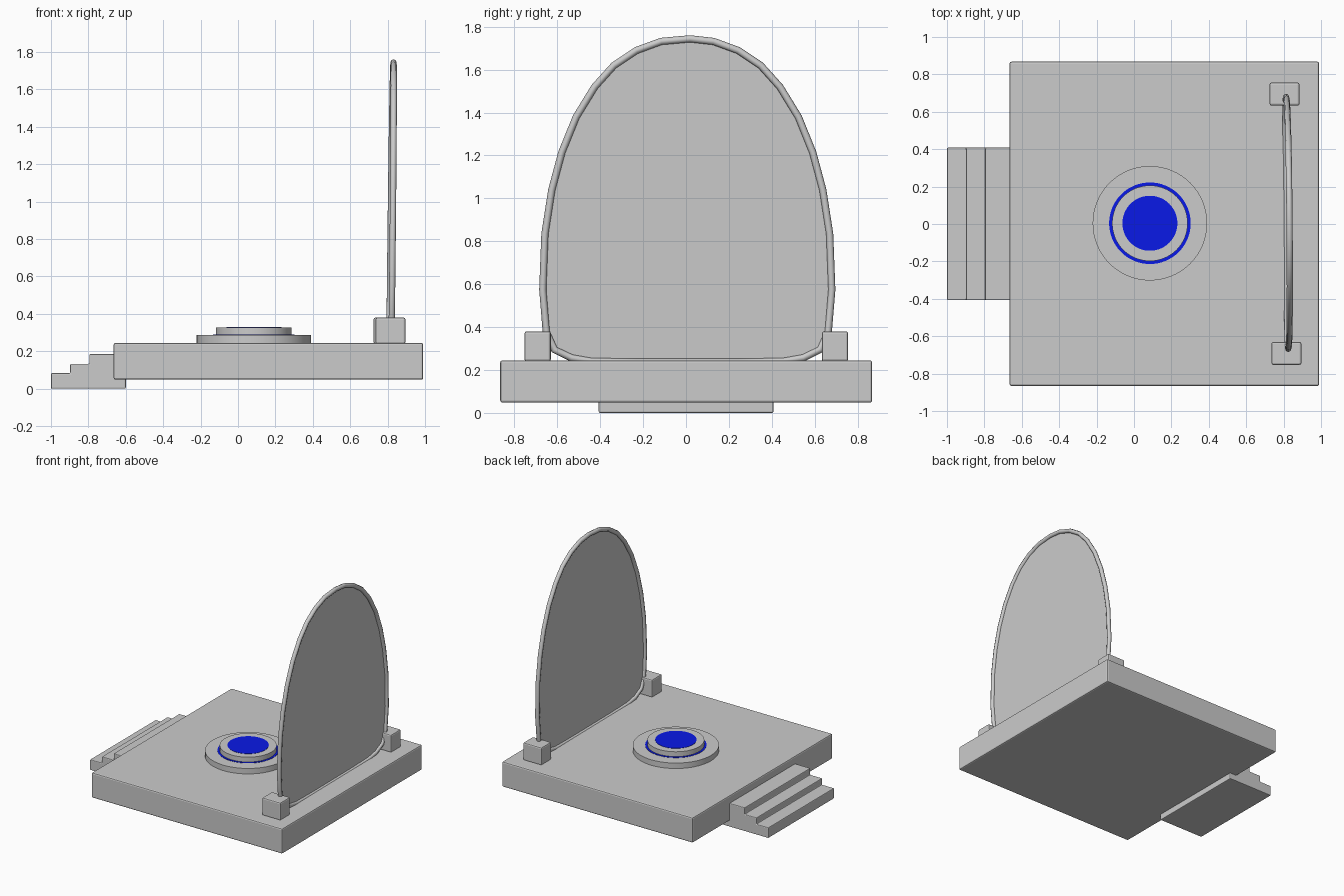
import bpy, bmesh, math
from mathutils import Vector

if "Cube" in bpy.data.objects:
    bpy.data.objects.remove(bpy.data.objects["Cube"])

blue = bpy.data.materials.new("blue_glow")
blue.diffuse_color = (0.003, 0.01, 0.8, 1)
blue.use_nodes = True
blue.node_tree.nodes["Principled BSDF"].inputs["Base Color"].default_value = blue.diffuse_color


def finish(bm, name, bevel=0.0, smooth=False, mat=None):
    me = bpy.data.meshes.new(name)
    bm.to_mesh(me)
    bm.free()
    ob = bpy.data.objects.new(name, me)
    bpy.context.collection.objects.link(ob)
    if mat:
        me.materials.append(mat)
    if bevel:
        m = ob.modifiers.new("bevel", "BEVEL")
        m.width, m.segments = bevel, 2
    if smooth:
        bpy.ops.object.select_all(action='DESELECT')
        bpy.context.view_layer.objects.active = ob
        ob.select_set(True)
        bpy.ops.object.shade_smooth_by_angle(angle=math.radians(35))
    return ob


def prism(name, pts, direction, **kw):
    """Extrude a closed planar outline along a direction."""
    bm = bmesh.new()
    f = bm.faces.new([bm.verts.new(p) for p in pts])
    r = bmesh.ops.extrude_face_region(bm, geom=[f])
    vs = [g for g in r["geom"] if isinstance(g, bmesh.types.BMVert)]
    bmesh.ops.translate(bm, verts=vs, vec=direction)
    bmesh.ops.recalc_face_normals(bm, faces=bm.faces)
    return finish(bm, name, **kw)


def box(name, x0, x1, y0, y1, z0, z1, **kw):
    pts = [(x0, y0, z0), (x1, y0, z0), (x1, y1, z0), (x0, y1, z0)]
    return prism(name, pts, (0, 0, z1 - z0), **kw)


def disc(name, r, z0, z1, **kw):
    pts = [(0.085 + r * math.cos(i * math.tau / 64),
            0.004 + r * math.sin(i * math.tau / 64), z0) for i in range(64)]
    return prism(name, pts, (0, 0, z1 - z0), smooth=True, **kw)


# Platform slab and stair block
box("platform", -0.665, 0.99, -0.866, 0.868, 0.048, 0.245, bevel=0.01)
stair = [(-1, 0), (-0.6, 0), (-0.6, 0.185), (-0.795, 0.185), (-0.795, 0.133),
         (-0.897, 0.133), (-0.897, 0.083), (-1, 0.083)]
prism("steps", [(x, -0.407, z) for x, z in stair], (0, 0.815, 0), bevel=0.006)

# Round pad: wide base, blue ring, raised disc and blue centre
disc("pad_base", 0.306, 0.235, 0.288)
disc("pad_ring", 0.218, 0.28, 0.290, mat=blue)
disc("pad_top", 0.202, 0.28, 0.328)
disc("pad_centre", 0.147, 0.32, 0.330, mat=blue)

# Frame feet
box("foot_back", 0.725, 0.885, 0.633, 0.756, 0.24, 0.38, bevel=0.01)
box("foot_front", 0.735, 0.895, -0.753, -0.63, 0.24, 0.38, bevel=0.01)

# Arch outline (half), mirrored into a slightly leaning closed loop
half = [(0.24, 0.236), (0.45, 0.24), (0.54, 0.256), (0.62, 0.295), (0.658, 0.38),
        (0.674, 0.575), (0.664, 0.835), (0.632, 1.04), (0.585, 1.215),
        (0.518, 1.38), (0.432, 1.52), (0.342, 1.62), (0.237, 1.69), (0.122, 1.732)]
loop = half + [(0.012, 1.744)] + [(-y, z) for y, z in reversed(half)]
path = [Vector((0.815 + 0.011 * (z - 0.24) - 0.006 * y / 0.68, y + 0.006, z))
        for y, z in loop]

# Arch tube
bm = bmesh.new()
n, sides, r = len(path), 8, 0.0165
rings = []
for i, p in enumerate(path):
    t = (path[(i + 1) % n] - path[i - 1]).normalized()
    side = Vector((1, 0, 0))
    out = t.cross(side).normalized()
    side = out.cross(t)
    rings.append([bm.verts.new(p + r * (side * math.cos(a) + out * math.sin(a)))
                  for a in (k * math.tau / sides for k in range(sides))])
for i in range(n):
    a, b = rings[i], rings[(i + 1) % n]
    for k in range(sides):
        m = (k + 1) % sides
        bm.faces.new((a[k], a[m], b[m], b[k]))
bmesh.ops.recalc_face_normals(bm, faces=bm.faces)
tube = finish(bm, "arch_frame")
for f in tube.data.polygons:
    f.use_smooth = True

# Flat panel filling the arch
bm = bmesh.new()
bm.faces.new([bm.verts.new(p) for p in path])
finish(bm, "arch_panel")
